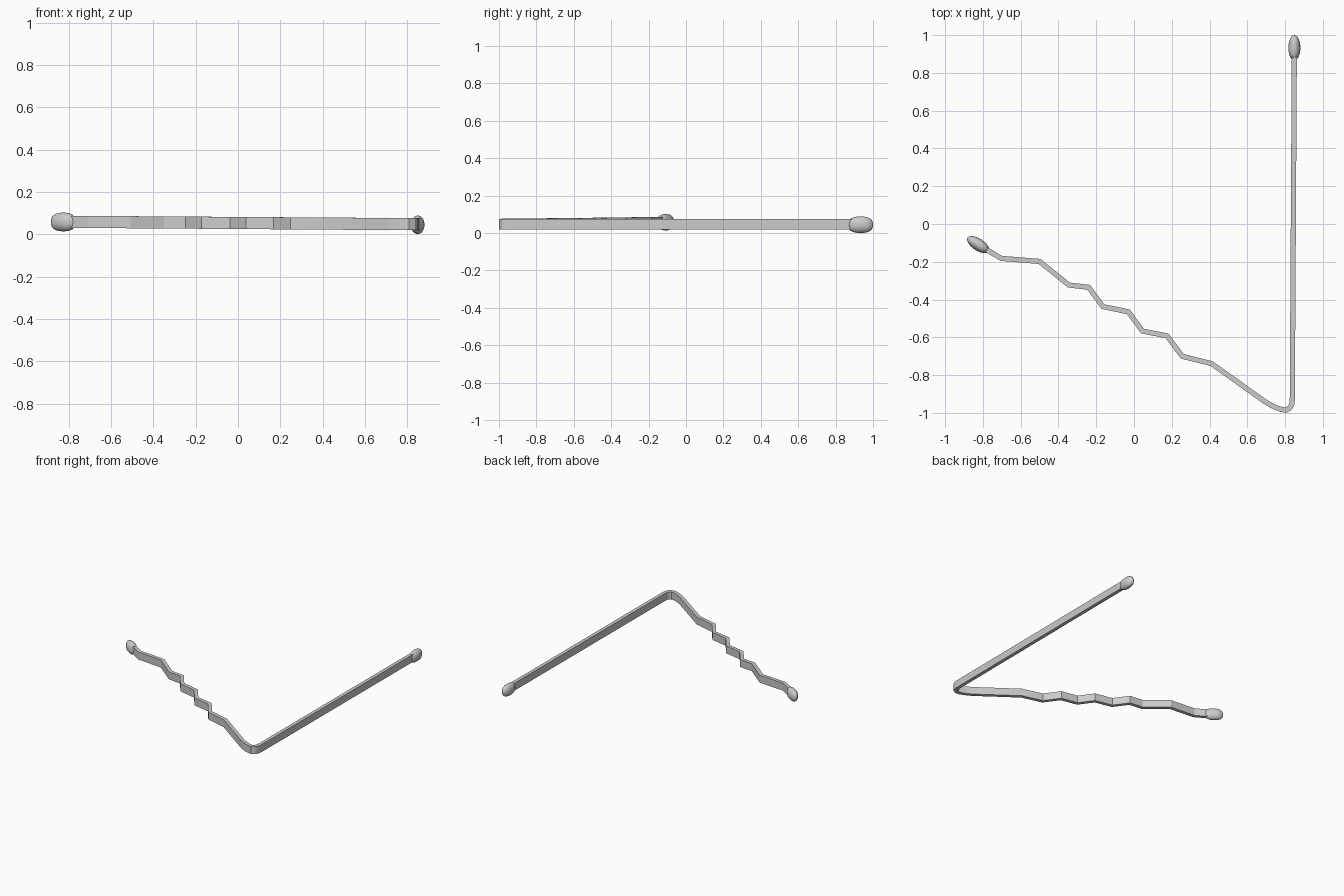
import bpy, bmesh
from math import radians
from mathutils import Vector, Matrix

if "Cube" in bpy.data.objects:
    bpy.data.objects.remove(bpy.data.objects["Cube"])

THICK, HEIGHT = 0.027, 0.057

# Centreline seen from above: straight arm, bend, wavy arm
path = [(0.849, 0.93), (0.838, -0.93), (0.836, -0.953), (0.826, -0.973),
        (0.805, -0.985), (0.78, -0.982), (0.745, -0.969), (0.70, -0.945),
        (0.412, -0.74), (0.255, -0.7), (0.175, -0.592), (0.045, -0.567),
        (-0.03, -0.465), (-0.165, -0.437), (-0.24, -0.335), (-0.345, -0.323),
        (-0.5, -0.198), (-0.703, -0.182), (-0.825, -0.11)]


def mid_z(x):
    # the wavy arm rises slightly towards its tip
    return 0.0475 + 0.0115 * (0.84 - x) / 1.66


def finish(bm, name):
    bmesh.ops.recalc_face_normals(bm, faces=bm.faces)
    mesh = bpy.data.meshes.new(name)
    bm.to_mesh(mesh)
    bm.free()
    ob = bpy.data.objects.new(name, mesh)
    bpy.context.collection.objects.link(ob)
    bpy.context.view_layer.objects.active = ob
    bpy.ops.object.select_all(action='DESELECT')
    ob.select_set(True)
    bpy.ops.object.shade_smooth_by_angle(angle=radians(25))
    return ob


# Flat wire band swept along the path with mitred corners
def band(points):
    bm = bmesh.new()
    pts = [Vector(p) for p in points]
    rings = []
    for i, p in enumerate(pts):
        a = (p - pts[i - 1]).normalized() if i else (pts[1] - p).normalized()
        b = (pts[i + 1] - p).normalized() if i < len(pts) - 1 else a
        t = (a + b).normalized()
        n = Vector((-t.y, t.x)) * (THICK / 2 / max(0.5, t.dot(a)))
        z = mid_z(p.x)
        rings.append([bm.verts.new((p.x + s * n.x, p.y + s * n.y, z + h * HEIGHT / 2))
                      for s, h in ((1, 1), (-1, 1), (-1, -1), (1, -1))])
    for r, q in zip(rings, rings[1:]):
        for k in range(4):
            bm.faces.new((r[k], r[k - 1], q[k - 1], q[k]))
    bm.faces.new(rings[0])
    bm.faces.new(rings[-1])
    return finish(bm, "wire_band")


# Rounded bead, slightly squared in side view
def bead(name, centre, angle):
    bm = bmesh.new()
    bmesh.ops.create_uvsphere(bm, u_segments=24, v_segments=16, radius=1)
    for v in bm.verts:
        x, y, z = v.co
        f = (abs(x) ** 2.5 + abs(z) ** 2.5) ** (2 / 2.5) + y * y
        v.co = v.co / f ** 0.5
        v.co = Vector((v.co.x * 0.067, v.co.y * 0.032, v.co.z * 0.044))
    top = max(v.co.z for v in bm.verts)
    bmesh.ops.scale(bm, verts=bm.verts, vec=(1, 1, 0.044 / top))
    bmesh.ops.transform(bm, verts=bm.verts,
                        matrix=Matrix.Translation(centre) @ Matrix.Rotation(radians(angle), 4, 'Z'))
    return finish(bm, name)


band(path)
bead("straight_arm_tip", (0.849, 0.933, 0.0445), 90)
bead("wavy_arm_tip", (-0.825, -0.109, 0.058), 147)
